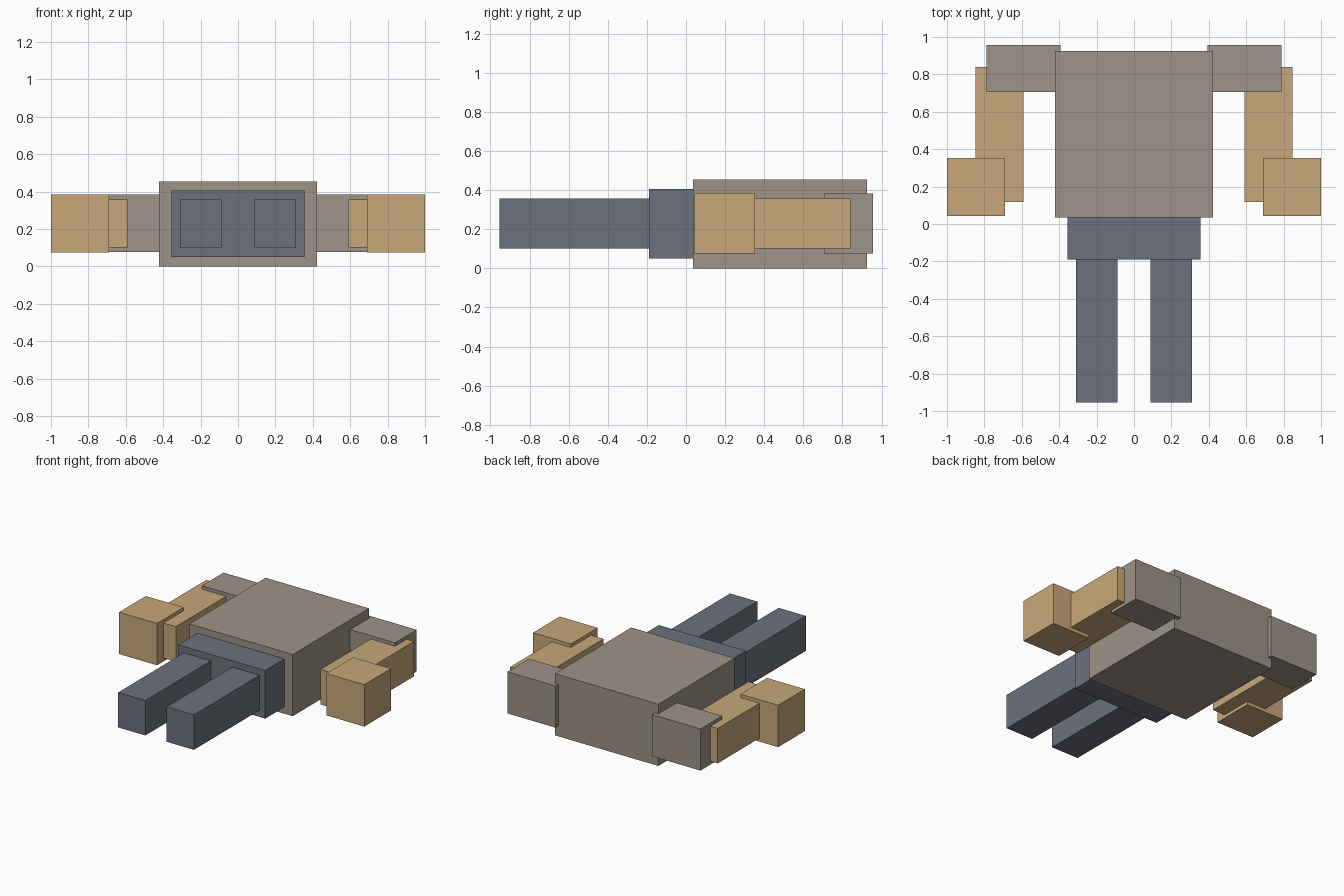
import bpy
import bmesh
from mathutils import Vector

if "Cube" in bpy.data.objects:
    bpy.data.objects.remove(bpy.data.objects["Cube"])


def material(name, rgb):
    m = bpy.data.materials.new(name)
    m.diffuse_color = (*rgb, 1.0)
    m.use_nodes = True
    m.node_tree.nodes["Principled BSDF"].inputs["Base Color"].default_value = m.diffuse_color
    return m


SHIRT = material("taupe_shirt", (0.342, 0.292, 0.246))
TROUSERS = material("slate_trousers", (0.150, 0.165, 0.205))
SKIN = material("tan_skin", (0.578, 0.392, 0.195))


def box(name, mat, x, y, z):
    """Axis-aligned box from (low, high) extents."""
    lo, hi = Vector((x[0], y[0], z[0])), Vector((x[1], y[1], z[1]))
    bm = bmesh.new()
    bmesh.ops.create_cube(bm, size=1.0)
    bmesh.ops.scale(bm, vec=hi - lo, verts=bm.verts)
    mesh = bpy.data.meshes.new(name)
    bm.to_mesh(mesh)
    bm.free()
    mesh.materials.append(mat)
    obj = bpy.data.objects.new(name, mesh)
    obj.location = (lo + hi) / 2
    bpy.context.collection.objects.link(obj)
    return obj


def pair(name, mat, x, y, z):
    """Matching boxes on both sides of the body."""
    box("right_" + name, mat, (-x[1], -x[0]), y, z)
    box("left_" + name, mat, x, y, z)


# Body, lying flat with the shoulders towards the back
box("torso", SHIRT, (-0.422, 0.422), (0.035, 0.925), (0.0, 0.455))
box("pelvis", TROUSERS, (-0.355, 0.355), (-0.19, 0.035), (0.05, 0.405))

# Limbs
pair("leg", TROUSERS, (0.087, 0.309), (-0.955, -0.19), (0.1, 0.358))
pair("sleeve", SHIRT, (0.394, 0.788), (0.705, 0.957), (0.076, 0.383))
pair("forearm", SKIN, (0.59, 0.847), (0.118, 0.84), (0.1, 0.358))
pair("hand", SKIN, (0.691, 1.0), (0.043, 0.354), (0.075, 0.384))
